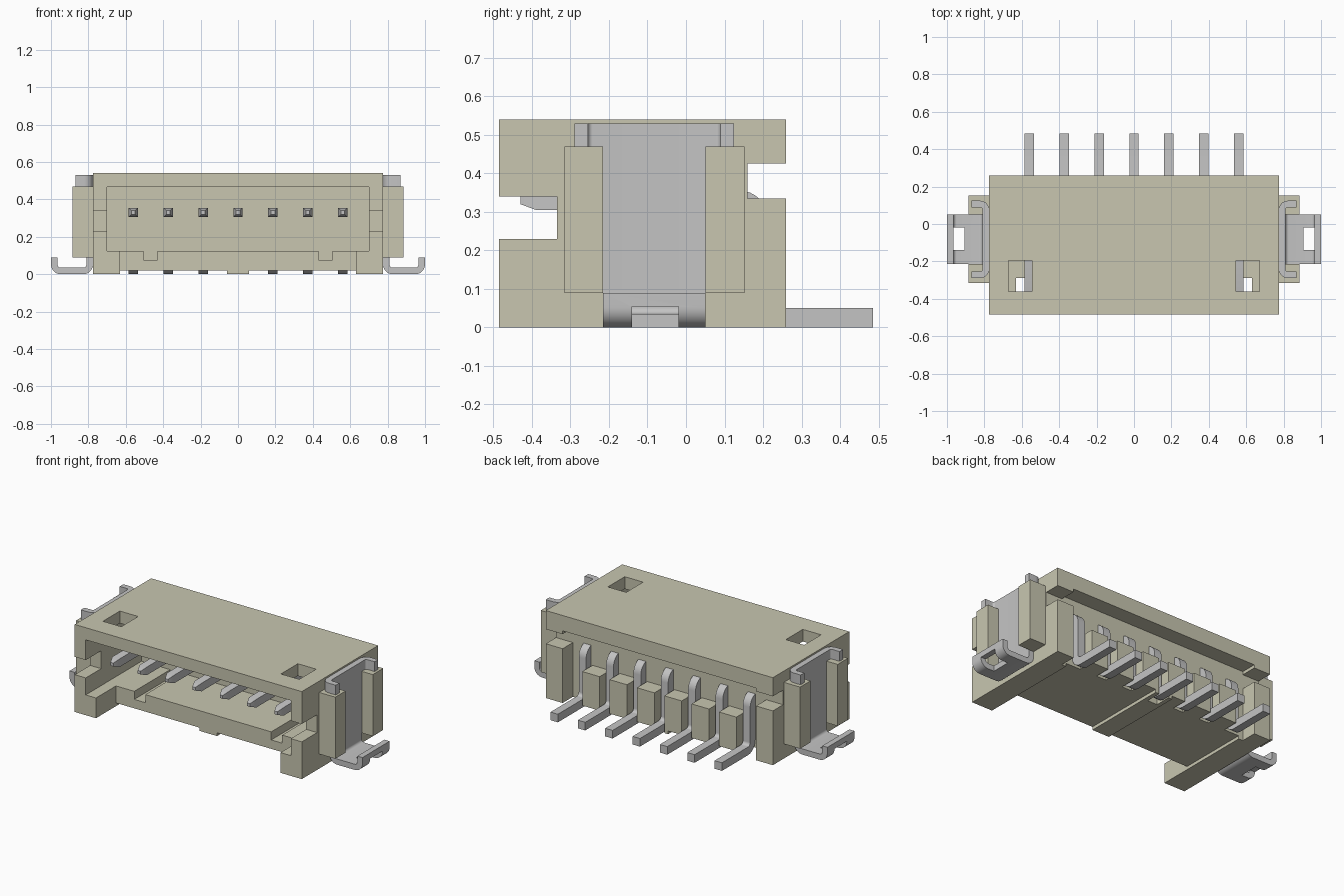
import bpy, bmesh, math
from mathutils import Vector

old = bpy.data.objects.get("Cube")
if old:
    bpy.data.objects.remove(old, do_unlink=True)


def material(name, rgb):
    m = bpy.data.materials.new(name)
    m.use_nodes = True
    m.diffuse_color = (*rgb, 1)
    m.node_tree.nodes["Principled BSDF"].inputs["Base Color"].default_value = (*rgb, 1)
    return m


PLASTIC = material("beige plastic", (0.58, 0.565, 0.435))
METAL = material("grey metal", (0.55, 0.55, 0.55))


def finish(bm, name, mat):
    bmesh.ops.recalc_face_normals(bm, faces=bm.faces[:])
    me = bpy.data.meshes.new(name)
    bm.to_mesh(me)
    bm.free()
    ob = bpy.data.objects.new(name, me)
    bpy.context.scene.collection.objects.link(ob)
    me.materials.append(mat)
    return ob


def box(name, x0, x1, y0, y1, z0, z1, mat=PLASTIC):
    bm = bmesh.new()
    bmesh.ops.create_cube(bm, size=1)
    for v in bm.verts:
        v.co = Vector(((x0 + x1) / 2 + v.co.x * (x1 - x0),
                       (y0 + y1) / 2 + v.co.y * (y1 - y0),
                       (z0 + z1) / 2 + v.co.z * (z1 - z0)))
    return finish(bm, name, mat)


def activate(ob):
    bpy.ops.object.select_all(action='DESELECT')
    ob.select_set(True)
    bpy.context.view_layer.objects.active = ob


def cut(ob, *bounds):
    cutter = box("cutter", *bounds)
    cutter.hide_render = True
    mod = ob.modifiers.new("cut", 'BOOLEAN')
    mod.operation = 'DIFFERENCE'
    mod.solver = 'EXACT'
    mod.object = cutter
    activate(ob)
    bpy.ops.object.modifier_apply(modifier=mod.name)
    bpy.data.objects.remove(cutter, do_unlink=True)


def fillet(pts, r, n=8):
    """Round the right-angle corners of a 2D path."""
    pts = [Vector(p) for p in pts]
    out = [pts[0]]
    for a, b, c in zip(pts, pts[1:], pts[2:]):
        u, w = (a - b).normalized(), (c - b).normalized()
        centre = b + (u + w) * r
        for i in range(n + 1):
            t = i / n * math.pi / 2
            out.append(centre - w * r * math.cos(t) - u * r * math.sin(t))
    return out + [pts[-1]]


def ribbon(path, thick, h0, h1, place):
    """Sheet strip following a 2D path, extruded from h0 to h1."""
    left, right = [], []
    for i, p in enumerate(path):
        d = (path[min(i + 1, len(path) - 1)] - path[max(i - 1, 0)]).normalized()
        if i in (1, len(path) - 2) or i == 0 or i == len(path) - 1:
            # keep straight ends exactly parallel
            d = (path[1] - path[0]) if i < 2 else (path[-1] - path[-2])
            d = d.normalized()
        n = Vector((-d.y, d.x)) * thick / 2
        left.append(p + n)
        right.append(p - n)
    bm = bmesh.new()
    rows = [[bm.verts.new(place(q.x, q.y, h)) for q in side]
            for side, h in ((left, h0), (right, h0), (right, h1), (left, h1))]
    for i in range(len(path) - 1):
        for k in range(4):
            a, b = rows[k], rows[(k + 1) % 4]
            bm.faces.new((a[i], a[i + 1], b[i + 1], b[i]))
    bm.faces.new([r[0] for r in rows])
    bm.faces.new([r[-1] for r in rows])
    bmesh.ops.recalc_face_normals(bm, faces=bm.faces[:])
    return bm


def smooth(ob):
    activate(ob)
    bpy.ops.object.shade_smooth_by_angle(angle=math.radians(30))


PINS = [(i - 3) * 0.1867 for i in range(7)]

# Housing block with mating cavity, open front floor and side notches
body = box("housing", -.775, .775, -.485, .26, 0, .54)
cut(body, -.70, .70, -.6, .06, .125, .465)
cut(body, -.63, .63, -.6, -.29, -.1, .2)
cut(body, -.9, .9, -.6, -.335, .23, .34)
# Rear recess under the top overhang
cut(body, -.9, .9, .16, .4, .335, .425)
cut(body, -.66, .66, .16, .4, .23, .445)
for s in (-1, 1):
    def sided(a, b):
        return sorted((s * a, s * b))
    cut(body, *sided(.43, .505), -.6, .06, .075, .2)      # key groove
    cut(body, *sided(.06, .63), -.6, .4, -.1, .02)        # raised underside
    cut(body, *sided(.545, .67), -.36, -.195, .4, .6)     # top window
# Slots for the pin legs, leaving blocks between them
for i, x in enumerate(PINS):
    cut(body, -.66 if i == 0 else x - .034, .66 if i == 6 else x + .034,
        .16, .4, -.1, .3)

# Contact pins with a tapered front tip
pin_path = fillet([(-.39, .33), (.185, .33), (.185, .025), (.485, .025)], .045)
for i, x in enumerate(PINS):
    bm = ribbon(pin_path, .05, x - .025, x + .025, lambda a, b, h: (h, a, b))
    tip = [f for f in bm.faces if all(v.co.y < -.389 for v in f.verts)]
    geo = bmesh.ops.extrude_face_region(bm, geom=tip)["geom"]
    bmesh.ops.delete(bm, geom=tip, context='FACES_ONLY')
    for v in geo:
        if isinstance(v, bmesh.types.BMVert):
            v.co = (x + (v.co.x - x) * .4, -.43, .33 + (v.co.z - .33) * .4)
    smooth(finish(bm, f"contact_pin_{i + 1}", METAL))

# Side ears, retaining clips and solder tabs
clip_path = fillet([(.87, -.272), (.7925, -.272), (.7925, .107), (.87, .107)], .03)
tab_path = fillet([(.7925, .1), (.7925, .0175), (.9825, .0175), (.9825, .09)], .035)
for s, side in ((1, "left"), (-1, "right")):
    for y0, y1, end in ((-.315, -.215, "front"), (.05, .152, "rear")):
        x0, x1 = sorted((s * .765, s * .885))
        box(f"{side}_{end}_ear", x0, x1, y0, y1, .09, .47)
    bm = ribbon(clip_path, .035, .1, .53, lambda a, b, h: (s * a, b, h))
    smooth(finish(bm, f"{side}_clip", METAL))
    bm = ribbon(tab_path, .035, -.215, .05, lambda a, b, h: (s * a, h, b))
    tab = finish(bm, f"{side}_solder_tab", METAL)
    x0, x1 = sorted((s * .905, s * 1.1))
    cut(tab, x0, x1, -.14, -.02, -.1, .055)
    smooth(tab)
